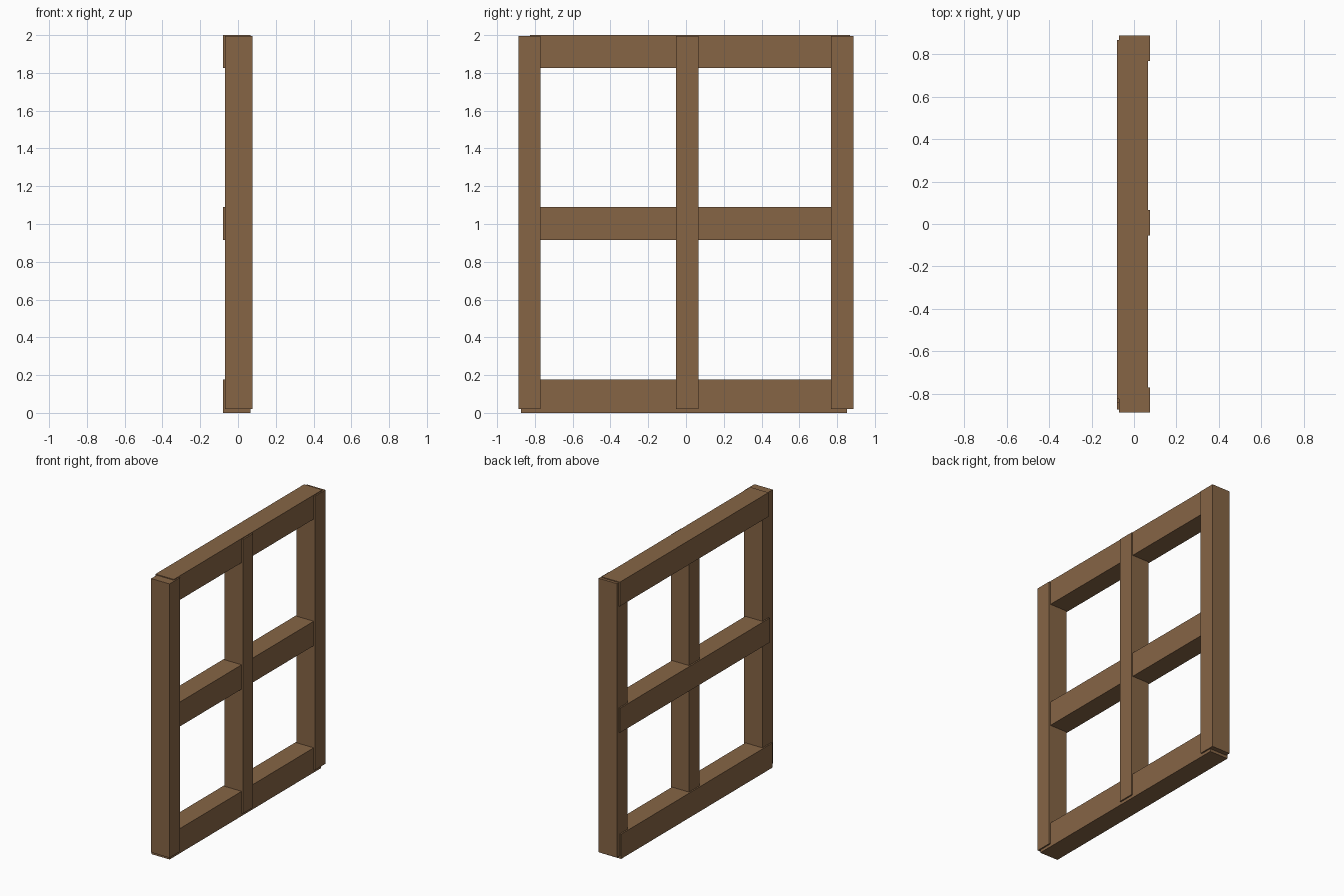
import bpy

if "Cube" in bpy.data.objects:
    bpy.data.objects.remove(bpy.data.objects["Cube"])

wood = bpy.data.materials.new("brown_wood")
wood.diffuse_color = (0.24, 0.13, 0.06, 1)
wood.use_nodes = True
wood.node_tree.nodes["Principled BSDF"].inputs["Base Color"].default_value = wood.diffuse_color


def beam(name, x, y, z):
    """Box spanning the given (min, max) ranges."""
    bpy.ops.mesh.primitive_cube_add(size=1)
    ob = bpy.context.object
    ob.name = name
    ob.location = [(r[0] + r[1]) / 2 for r in (x, y, z)]
    ob.scale = [r[1] - r[0] for r in (x, y, z)]
    bpy.ops.object.transform_apply(location=True, rotation=False, scale=True)
    ob.data.materials.append(wood)


# Upright posts, set slightly forward of the rails
for name, y in (("left_post", (-0.888, -0.77)),
                ("middle_post", (-0.053, 0.065)),
                ("right_post", (0.768, 0.887))):
    beam(name, (-0.07, 0.076), y, (0.02, 1.994))

# Cross rails, running through the posts with uneven ends
for name, y, z in (("bottom_rail", (-0.873, 0.853), (0.0, 0.178)),
                   ("middle_rail", (-0.84, 0.865), (0.914, 1.09)),
                   ("top_rail", (-0.825, 0.867), (1.826, 2.0))):
    beam(name, (-0.08, 0.066), y, z)
